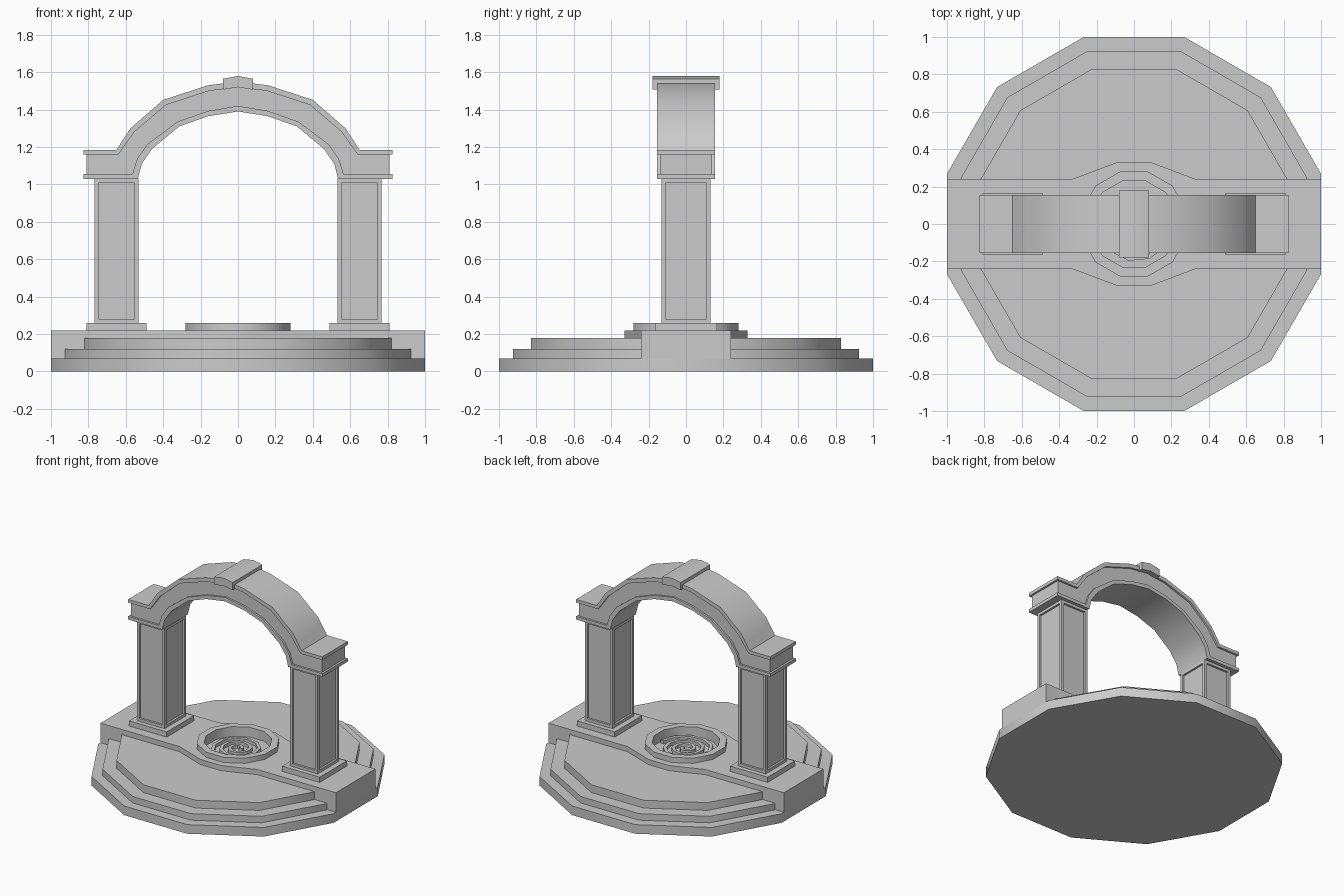
import bpy, bmesh, math
from mathutils import Matrix

if "Cube" in bpy.data.objects:
    bpy.data.objects.remove(bpy.data.objects["Cube"], do_unlink=True)

stone = bpy.data.materials.new("grey stone")
stone.use_nodes = True
GREY = (0.6, 0.6, 0.6, 1)
stone.diffuse_color = GREY
stone.node_tree.nodes["Principled BSDF"].inputs["Base Color"].default_value = GREY
parts = []


def finish(bm, name):
    bmesh.ops.recalc_face_normals(bm, faces=bm.faces)
    mesh = bpy.data.meshes.new(name)
    bm.to_mesh(mesh)
    bm.free()
    mesh.materials.append(stone)
    obj = bpy.data.objects.new(name, mesh)
    bpy.context.collection.objects.link(obj)
    parts.append(obj)
    return obj


def slab(name, outline, low, high):
    """Upright prism over a plan outline."""
    bm = bmesh.new()
    face = bm.faces.new([bm.verts.new((x, y, low)) for x, y in outline])
    new = bmesh.ops.extrude_face_region(bm, geom=[face])["geom"]
    verts = [v for v in new if isinstance(v, bmesh.types.BMVert)]
    bmesh.ops.translate(bm, verts=verts, vec=(0, 0, high - low))
    return finish(bm, name)


def strip(name, a, b, low, high, upright):
    """Solid band between two equal polylines, in the front or plan plane."""
    bm = bmesh.new()
    put = (lambda p, w: (p[0], w, p[1])) if upright else (lambda p, w: (p[0], p[1], w))
    rows = [[bm.verts.new(put(p, w)) for p, w in ((i, low), (o, low), (o, high), (i, high))]
            for i, o in zip(a, b)]
    for r, s in zip(rows, rows[1:]):
        for k in range(4):
            n = (k + 1) % 4
            bm.faces.new((r[k], r[n], s[n], s[k]))
    bm.faces.new(rows[0])
    bm.faces.new(rows[-1])
    return finish(bm, name)


def box(name, center, size, panel=0):
    bm = bmesh.new()
    bmesh.ops.create_cube(bm, size=1, matrix=Matrix.Translation(center) @ Matrix.Diagonal((*size, 1)))
    if panel:
        sides = [f for f in bm.faces if abs(f.normal.z) < 0.5]
        bmesh.ops.inset_individual(bm, faces=sides, thickness=panel)
        bmesh.ops.inset_individual(bm, faces=sides, thickness=0.0005, depth=-0.015)
    return finish(bm, name)


def dodecagon(apothem):
    r = apothem / math.cos(math.pi / 12)
    angles = [math.radians(15 + 30 * k) for k in range(12)]
    return [(r * math.cos(t), r * math.sin(t)) for t in angles]


def mirrored(half):
    return [(-x, z) for x, z in reversed(half[1:])] + half


# Stepped round base
for name, apothem, low, high in (("lower_step", 1, 0, 0.07), ("middle_step", 0.925, 0.07, 0.12),
                                 ("upper_step", 0.83, 0.12, 0.18)):
    slab(name, dodecagon(apothem), low, high)

# Raised walkway that widens around the basin
edge = [(-1, 0.24), (-0.33, 0.24), (-0.09, 0.33), (0.09, 0.33), (0.33, 0.24), (1, 0.24)]
walkway = slab("walkway", edge + [(-x, -y) for x, y in edge], 0.002, 0.22)

# Basin rim, with the bowl cut through rim and walkway
rim = slab("basin_rim", dodecagon(0.28), 0.22, 0.26)
cutter = slab("basin_cutter", dodecagon(0.23), 0.185, 0.4)
parts.remove(cutter)
cutter.hide_render = True
for obj in (walkway, rim):
    mod = obj.modifiers.new("bowl", "BOOLEAN")
    mod.operation = "DIFFERENCE"
    mod.solver = "EXACT"
    mod.object = cutter
    bpy.context.view_layer.objects.active = obj
    bpy.ops.object.modifier_apply(modifier=mod.name)
bpy.data.objects.remove(cutter, do_unlink=True)

# Spiral ridge on the basin floor
TURNS, STEPS = 3, 11


def spiral(offset):
    n = TURNS * STEPS
    points = []
    for k in range(n + 1):
        t = math.tau * k / STEPS
        r = 0.035 + 0.18 * k / n - offset
        points.append((r * math.cos(t), r * math.sin(t)))
    return points


strip("basin_spiral", spiral(0.025), spiral(0), 0.18, 0.21, False)

# Pillars with sunken panels on square plinths
for side, x in (("left", 0.65), ("right", -0.65)):
    box(side + "_plinth", (x, 0, 0.24), (0.32, 0.33, 0.04))
    box(side + "_pillar", (x, 0, 0.645), (0.235, 0.26, 0.77), panel=0.03)

# Arch: recessed core between two projecting mouldings
soffit = [(0, 1.39), (0.16, 1.365), (0.315, 1.31), (0.46, 1.19), (0.515, 1.11), (0.535, 1.03), (0.825, 1.03)]
core_low = [(0, 1.42), (0.16, 1.393), (0.325, 1.335), (0.485, 1.215), (0.54, 1.135), (0.565, 1.055), (0.81, 1.055)]
core_high = [(0, 1.52), (0.155, 1.50), (0.385, 1.425), (0.555, 1.28), (0.597, 1.22), (0.64, 1.16), (0.81, 1.16)]
crown = [(0, 1.55), (0.16, 1.53), (0.40, 1.452), (0.575, 1.30), (0.612, 1.243), (0.65, 1.185), (0.825, 1.185)]


def squared(line):
    """Carry a moulding out to the full width of the cap."""
    return line[:-1] + [(0.825, line[-1][1])]


strip("arch_core", mirrored(core_low), mirrored(core_high), -0.14, 0.14, True)
strip("arch_lower_moulding", mirrored(soffit), mirrored(squared(core_low)), -0.155, 0.155, True)
strip("arch_upper_moulding", mirrored(squared(core_high)), mirrored(crown), -0.155, 0.155, True)

# Keystone
strip("keystone", mirrored([(0, 1.52), (0.08, 1.507)]), mirrored([(0, 1.58), (0.08, 1.565)]),
      -0.18, 0.18, True)

# Smooth shading with sharp edges kept
bpy.ops.object.select_all(action="DESELECT")
for obj in parts:
    obj.select_set(True)
bpy.context.view_layer.objects.active = parts[0]
bpy.ops.object.shade_smooth_by_angle(angle=math.radians(35))
